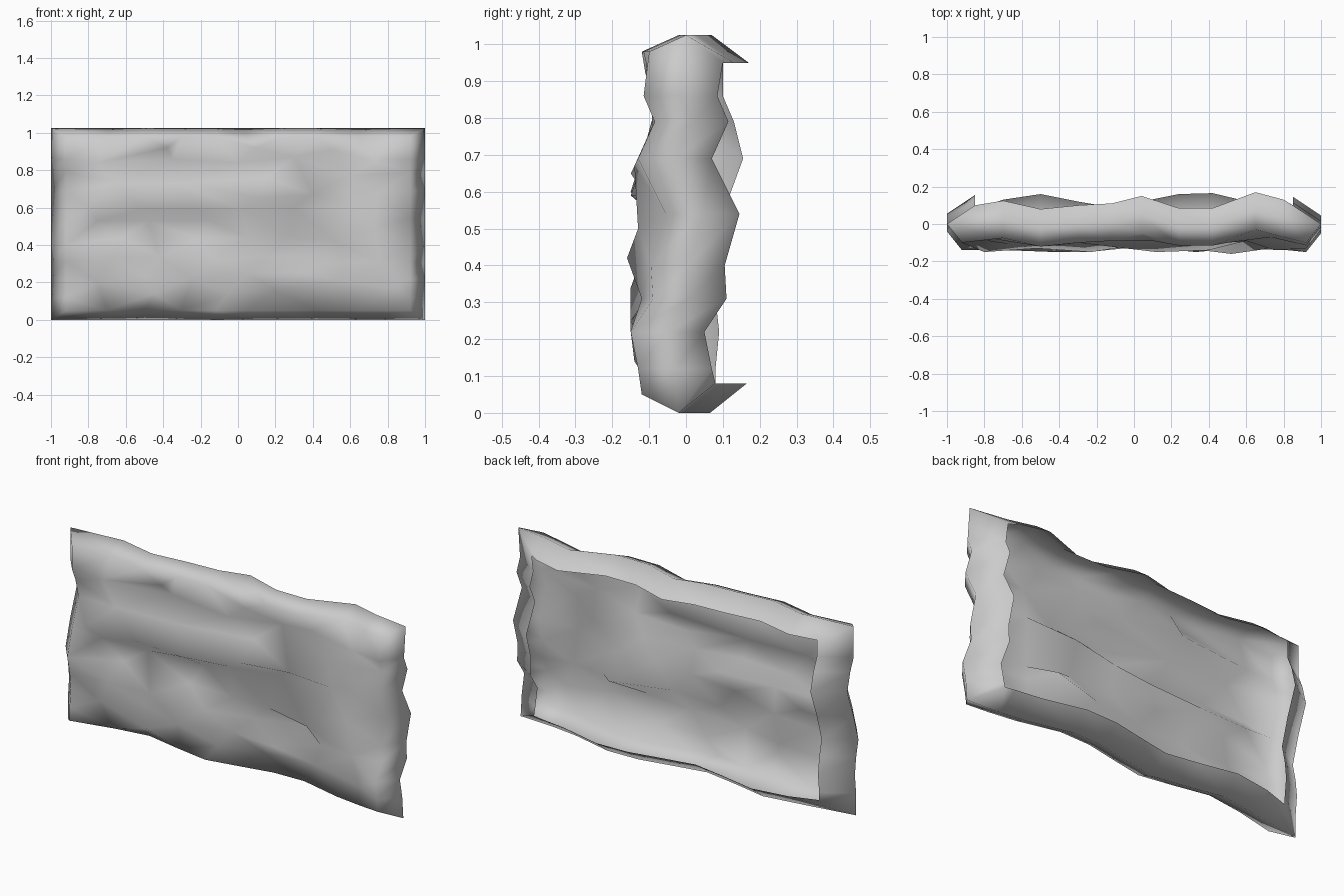
import bpy, bmesh
from mathutils import Vector
from mathutils.geometry import delaunay_2d_cdt

if "Cube" in bpy.data.objects:
    bpy.data.objects.remove(bpy.data.objects["Cube"])

# Border stations and waviness of the four rim bands (hundredths of a unit in y)
xs = [-.92, -.7, -.5, -.3, -.12, .04, .24, .42, .65, .8, .92]
zs = [.05, .12, .22, .31, .4, .54, .69, .79, .86, .98]
bottom = [-2, 3, 6, 2, -1, 2, 6, 6.5, 1, -1, -2]
top = [0, 2.5, -2, 0, 1, 5, -1.5, -1.5, 7, 3, 0]
left = [-2, -2, -1, -2, -4, 0, 5.5, 3, 0, 0]
right = [-2, -3, -5, 1, .5, 4.5, -3, 1.5, -1.5, 0]
NX, NZ = len(xs), len(zs)

# Peaks and hollows of the rock face: x, z, y in hundredths
relief = [
    (-75, 20, -11), (-45, 14, -14), (-50, 23, -8), (-25, 22, -15), (-5, 14, -10),
    (20, 16, -7), (5, 25, -12), (33, 25, -15), (55, 21, -13), (82, 17, -14),
    (-68, 33, -14), (-42, 34, -15), (-12, 32, -11), (15, 34, -9), (46, 34, 0),
    (56, 31, -10), (76, 31, -12), (-62, 44, -9), (-22, 43, -10), (5, 44, -12),
    (28, 44, -13), (52, 42, -16), (73, 50, -13), (-75, 53, -9), (-48, 53, -8),
    (-15, 53, -6), (30, 60, -6), (60, 61, -6), (-80, 60, -15), (-52, 59, -13),
    (-23, 59, -15), (2, 59, -11), (12, 65, -15), (40, 67, -14), (75, 67, -14),
    (-65, 73, -11), (-30, 73, -10), (15, 76, -8), (60, 77, -9), (-75, 84, -8),
    (-35, 86, -6), (0, 84, -8), (30, 87, -5), (73, 85, -7), (-38, 92, -11),
    (10, 92, -9), (50, 91, -10)]


def centre(i, j):
    if j == 0:
        return bottom[i] / 100
    if j == NZ - 1:
        return top[i] / 100
    return (left if i == 0 else right)[j] / 100


bm = bmesh.new()
path = ([(i, 0) for i in range(NX)] + [(NX - 1, j) for j in range(1, NZ)]
        + [(i, NZ - 1) for i in range(NX - 2, -1, -1)]
        + [(0, j) for j in range(NZ - 2, 0, -1)])
n = len(path)

# Rock face: triangles between the border and the relief points
points = [(xs[i], centre(i, j) - .1, zs[j]) for i, j in path]
points += [(x / 100, y / 100, z / 100) for x, z, y in relief]
flat = [Vector((x, z * 2)) for x, y, z in points]
_, _, tris, _, _, _ = delaunay_2d_cdt(flat, [(k, (k + 1) % n) for k in range(n)], [], 1, 1e-6, False)
face_verts = [bm.verts.new(p) for p in points]
for t in tris:
    bm.faces.new([face_verts[k] for k in t])

# Rim: one loop along the outermost edge, one curling in to the open back
previous = face_verts[:n]
# half width, bottom z, top z, y offset
for hx, z0, z1, dy in ((1, 0, 1.025, 0), (.85, .08, .95, .1)):
    ring = []
    for i, j in path:
        x = -hx if i == 0 else hx if i == NX - 1 else max(-hx, min(hx, xs[i]))
        z = z0 if j == 0 else z1 if j == NZ - 1 else zs[j]
        ring.append(bm.verts.new((x, centre(i, j) + dy, z)))
    for k in range(n):
        m = (k + 1) % n
        bm.faces.new([previous[k], ring[k], ring[m], previous[m]])
    previous = ring

# Consistent normals, facing out of the front
bmesh.ops.recalc_face_normals(bm, faces=bm.faces)
bm.normal_update()
if sum(f.normal.y * f.calc_area() for f in bm.faces) > 0:
    bmesh.ops.reverse_faces(bm, faces=bm.faces)
for f in bm.faces:
    f.smooth = True

mesh = bpy.data.meshes.new("rock_wall_panel")
bm.to_mesh(mesh)
bm.free()
panel = bpy.data.objects.new("rock_wall_panel", mesh)
bpy.context.collection.objects.link(panel)
